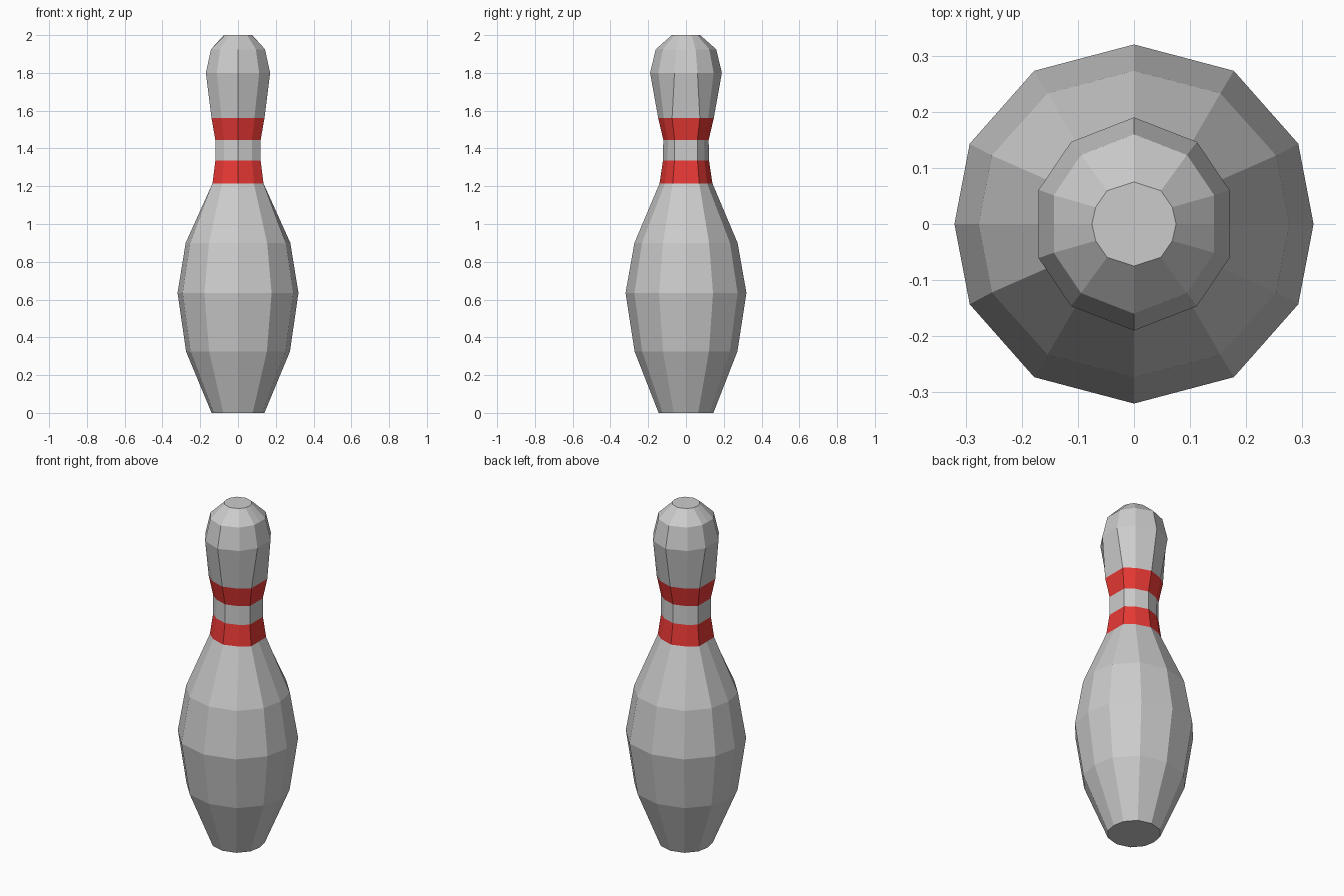
import bpy

if "Cube" in bpy.data.objects:
    bpy.data.objects.remove(bpy.data.objects["Cube"])

# Quarter cross-sections as fractions of half width / half depth
ROUND = [(1, 0), (0.915, 0.447), (0.556, 0.853), (0, 1)]
NECK = [(1, 0), (1, 0.50), (0.62, 0.80), (0, 1)]
HEAD = [(1, 0), (1, 0.32), (0.66, 0.77), (0, 1)]
CROWN = [(1, 0), (0.91, 0.40), (0.64, 0.79), (0, 1)]

# Rings from bottom to top: height, half width, half depth, section
RINGS = [
    (0.0, 0.14, 0.145, ROUND),
    (0.325, 0.275, 0.272, ROUND),
    (0.635, 0.32, 0.32, ROUND),
    (0.90, 0.277, 0.273, ROUND),
    (1.215, 0.135, 0.14, NECK),
    (1.335, 0.12, 0.122, NECK),
    (1.445, 0.12, 0.12, NECK),
    (1.56, 0.14, 0.147, NECK),
    (1.80, 0.17, 0.19, HEAD),
    (1.925, 0.143, 0.16, HEAD),
    (2.0, 0.075, 0.075, CROWN),
]


def ring_points(z, rx, ry, quarter):
    """Mirror the quarter section into a closed 12-sided ring."""
    half = quarter + [(-x, y) for x, y in quarter[-2::-1]]
    full = half + [(x, -y) for x, y in half[-2:0:-1]]
    return [(x * rx, y * ry, z) for x, y in full]


def loft(name, first, last, material=None):
    """Skin a run of rings, capping only the ends of the whole pin."""
    rings = RINGS[first:last + 1]
    verts = [p for r in rings for p in ring_points(*r)]
    n = 12
    faces = []
    for k in range(len(rings) - 1):
        for i in range(n):
            j = (i + 1) % n
            faces.append((k * n + i, k * n + j, (k + 1) * n + j, (k + 1) * n + i))
    if first == 0:
        faces.append(tuple(reversed(range(n))))
    if last == len(RINGS) - 1:
        faces.append(tuple(range(len(verts) - n, len(verts))))
    mesh = bpy.data.meshes.new(name)
    mesh.from_pydata(verts, [], faces)
    mesh.update()
    if material:
        mesh.materials.append(material)
    obj = bpy.data.objects.new(name, mesh)
    bpy.context.collection.objects.link(obj)


red = bpy.data.materials.new("red_stripe")
red.diffuse_color = (0.8, 0.04, 0.035, 1)
red.use_nodes = True
red.node_tree.nodes["Principled BSDF"].inputs["Base Color"].default_value = red.diffuse_color

# Stacked parts sharing their boundary rings
loft("pin_body", 0, 4)
loft("lower_stripe", 4, 5, red)
loft("neck", 5, 6)
loft("upper_stripe", 6, 7, red)
loft("pin_head", 7, 10)
